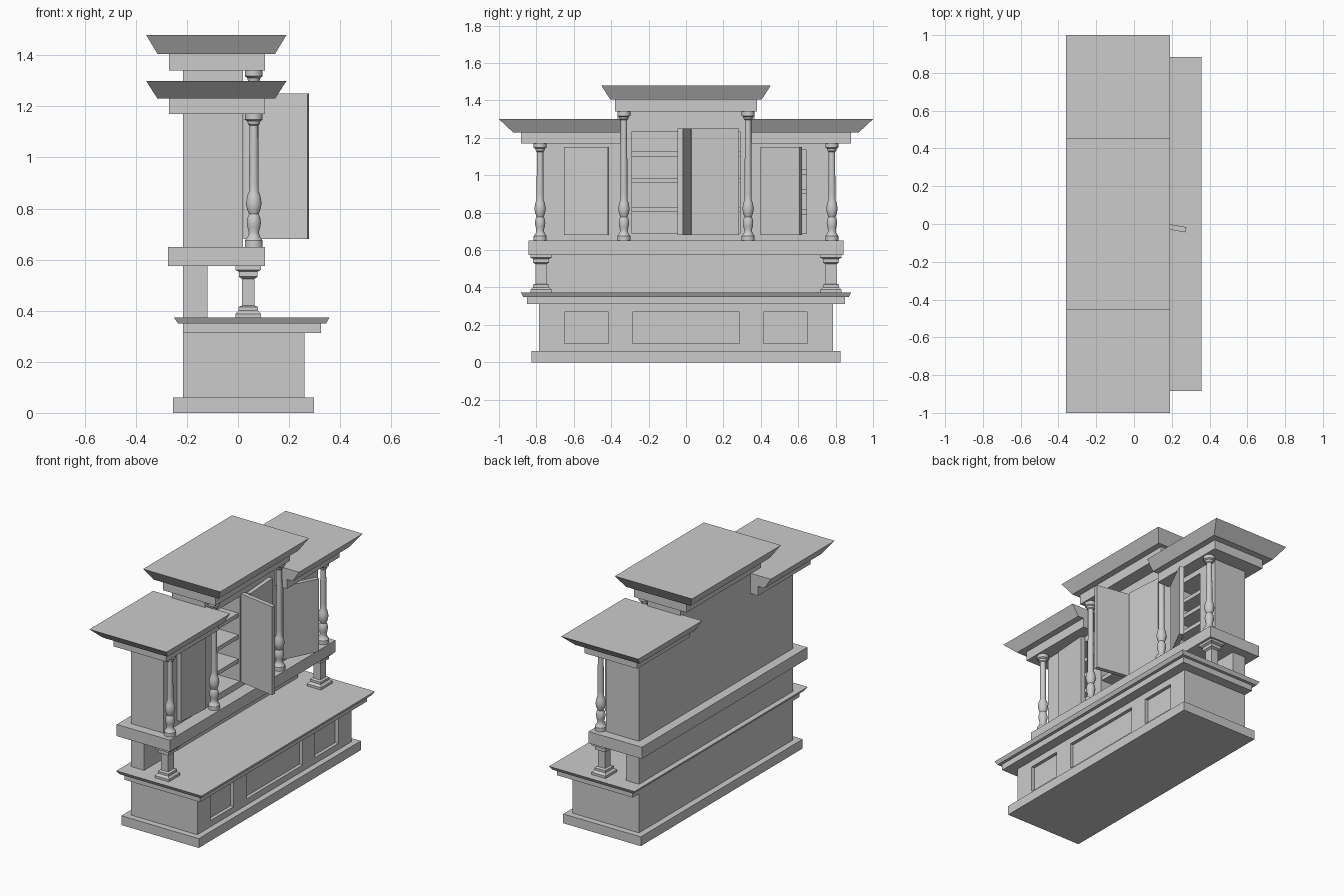
import bpy, bmesh, math
from mathutils import Matrix, Vector

if "Cube" in bpy.data.objects:
    bpy.data.objects.remove(bpy.data.objects["Cube"])


def finish(bm, name):
    bmesh.ops.recalc_face_normals(bm, faces=bm.faces)
    me = bpy.data.meshes.new(name)
    bm.to_mesh(me)
    bm.free()
    ob = bpy.data.objects.new(name, me)
    bpy.context.collection.objects.link(ob)
    return ob


def add_frustum(bm, bottom, top, z0, z1):
    """bottom / top are (x0, x1, y0, y1) rectangles"""
    rings = []
    for (x0, x1, y0, y1), z in ((bottom, z0), (top, z1)):
        rings.append([bm.verts.new((x, y, z)) for x, y in
                      ((x0, y0), (x1, y0), (x1, y1), (x0, y1))])
    a, b = rings
    bm.faces.new(a[::-1])
    bm.faces.new(b)
    for i in range(4):
        j = (i + 1) % 4
        bm.faces.new((a[i], a[j], b[j], b[i]))


def frustum(name, bottom, top, z0, z1):
    bm = bmesh.new()
    add_frustum(bm, bottom, top, z0, z1)
    return finish(bm, name)


def box(name, x0, x1, y0, y1, z0, z1):
    return frustum(name, (x0, x1, y0, y1), (x0, x1, y0, y1), z0, z1)


def turned(name, profile, x, y, sides, stretch=1.0):
    """Revolve (radius, z) pairs; four sides gives a square post"""
    bm = bmesh.new()
    k = math.sqrt(2) if sides == 4 else 1
    rings = []
    for r, z in profile:
        ring = []
        for i in range(sides):
            a = 2 * math.pi * (i + 0.5) / sides
            ring.append(bm.verts.new((x + r * k * math.cos(a), y + r * k * stretch * math.sin(a), z)))
        rings.append(ring)
    for a, b in zip(rings, rings[1:]):
        for i in range(sides):
            j = (i + 1) % sides
            bm.faces.new((a[i], a[j], b[j], b[i]))
    bm.faces.new(rings[0][::-1])
    bm.faces.new(rings[-1])
    ob = finish(bm, name)
    if sides > 4:
        bpy.ops.object.select_all(action='DESELECT')
        ob.select_set(True)
        bpy.context.view_layer.objects.active = ob
        bpy.ops.object.shade_smooth_by_angle(angle=math.radians(35))
    return ob


def carve(ob, boxes):
    """Cut a list of (x0, x1, y0, y1, z0, z1) boxes out of an object"""
    bm = bmesh.new()
    for x0, x1, y0, y1, z0, z1 in boxes:
        add_frustum(bm, (x0, x1, y0, y1), (x0, x1, y0, y1), z0, z1)
    cutter = finish(bm, "cutter")
    cutter.hide_render = True
    mod = ob.modifiers.new("carve", 'BOOLEAN')
    mod.operation = 'DIFFERENCE'
    mod.solver = 'EXACT'
    mod.object = cutter
    bpy.context.view_layer.objects.active = ob
    bpy.ops.object.modifier_apply(modifier=mod.name)
    bpy.data.objects.remove(cutter)


def door(name, hinge_y, width, z0, z1, angle):
    """Door along +y or -y from its hinge (sign of width), swung outward"""
    ob = box(name, 0, 0.028, min(0, width), max(0, width), z0, z1)
    turn = -angle if width > 0 else angle
    ob.data.transform(Matrix.Translation(Vector((0.021, hinge_y, 0)))
                      @ Matrix.Rotation(math.radians(turn), 4, 'Z'))
    return ob


# Lower chest
box("plinth", -0.255, 0.298, -0.825, 0.825, 0, 0.06)
chest = box("chest", -0.215, 0.26, -0.785, 0.785, 0.06, 0.312)
carve(chest, [(0.238, 0.3, y0, y1, 0.1, 0.27) for y0, y1 in
              ((-0.65, -0.415), (-0.287, 0.287), (0.415, 0.65))])
box("chest_moulding", -0.215, 0.325, -0.85, 0.85, 0.312, 0.35)
frustum("chest_top", (-0.235, 0.345, -0.87, 0.87), (-0.25, 0.358, -0.883, 0.883), 0.35, 0.373)

# Open niche: back wall and short square posts
box("niche_back", -0.215, -0.12, -0.785, 0.785, 0.373, 0.575)
post = [(0.05, 0.373), (0.05, 0.388), (0.038, 0.4), (0.038, 0.415), (0.025, 0.42),
        (0.025, 0.525), (0.037, 0.533), (0.037, 0.553), (0.05, 0.56), (0.05, 0.575)]
for y in (-0.775, 0.775):
    turned("short_post", post, 0.04, y, 4, 1.15)
box("middle_shelf", -0.275, 0.105, -0.843, 0.843, 0.575, 0.65)

# Upper cabinet body, stepped outline with four hollow compartments
outline = [(-0.785, 0.65), (0.785, 0.65), (0.785, 1.17), (0.365, 1.17),
           (0.365, 1.34), (-0.365, 1.34), (-0.365, 1.17), (-0.785, 1.17)]
bm = bmesh.new()
face = bm.faces.new([bm.verts.new((-0.215, y, z)) for y, z in outline])
ext = bmesh.ops.extrude_face_region(bm, geom=[face])
bmesh.ops.translate(bm, vec=(0.235, 0, 0),
                    verts=[v for v in ext["geom"] if isinstance(v, bmesh.types.BMVert)])
body = finish(bm, "cabinet_body")
carve(body, [(-0.19, 0.1, y0, y1, 0.69, z1) for y0, y1, z1 in
             ((-0.645, -0.415, 1.135), (-0.288, -0.01, 1.235),
              (0.035, 0.288, 1.235), (0.415, 0.645, 1.135))])

# Inner shelves
for s in (-1, 1):
    for z in (0.805, 0.96, 1.1):
        y0, y1 = (-0.289, -0.009) if s < 0 else (0.034, 0.289)
        box("centre_shelf", -0.19, 0.01, y0, y1, z, z + 0.026)
    for z in (0.79, 0.9, 1.005):
        box("side_shelf", -0.19, 0.01, min(s * 0.414, s * 0.646), max(s * 0.414, s * 0.646), z, z + 0.026)

# Doors, two nearly shut and two open
door("left_side_door", -0.65, 0.235, 0.68, 1.15, 4)
door("left_centre_door", 0.0, -0.255, 0.68, 1.25, 80)
door("right_centre_door", 0.282, -0.254, 0.68, 1.25, 4)
door("right_side_door", 0.41, 0.235, 0.68, 1.15, 27)

# Turned columns
foot = [(0.035, 0.65), (0.035, 0.675), (0.024, 0.69), (0.02, 0.707), (0.025, 0.725),
        (0.028, 0.745), (0.025, 0.765), (0.019, 0.778), (0.026, 0.795), (0.031, 0.82),
        (0.026, 0.85), (0.019, 0.868), (0.019, 0.9)]
for y, top in ((0.78, 1.17), (0.332, 1.34)):
    head = [(0.017, top - 0.045), (0.023, top - 0.04), (0.026, top - 0.028),
            (0.035, top - 0.022), (0.035, top)]
    for s in (-1, 1):
        turned("turned_column", foot + head, 0.062, s * y, 24)

# Friezes and flared cornices
for s in (-1, 1):
    def span(inner, outer):
        return tuple(sorted((s * inner, s * outer)))
    box("side_frieze", -0.27, 0.105, *span(0.35, 0.883), 1.17, 1.23)
    frustum("side_cornice", (-0.315, 0.145, *span(0.35, 0.925)),
            (-0.36, 0.19, *span(0.35, 1.0)), 1.23, 1.3)
box("centre_frieze", -0.27, 0.105, -0.38, 0.38, 1.34, 1.405)
frustum("centre_cornice", (-0.315, 0.145, -0.405, 0.405), (-0.36, 0.19, -0.453, 0.453), 1.405, 1.48)
